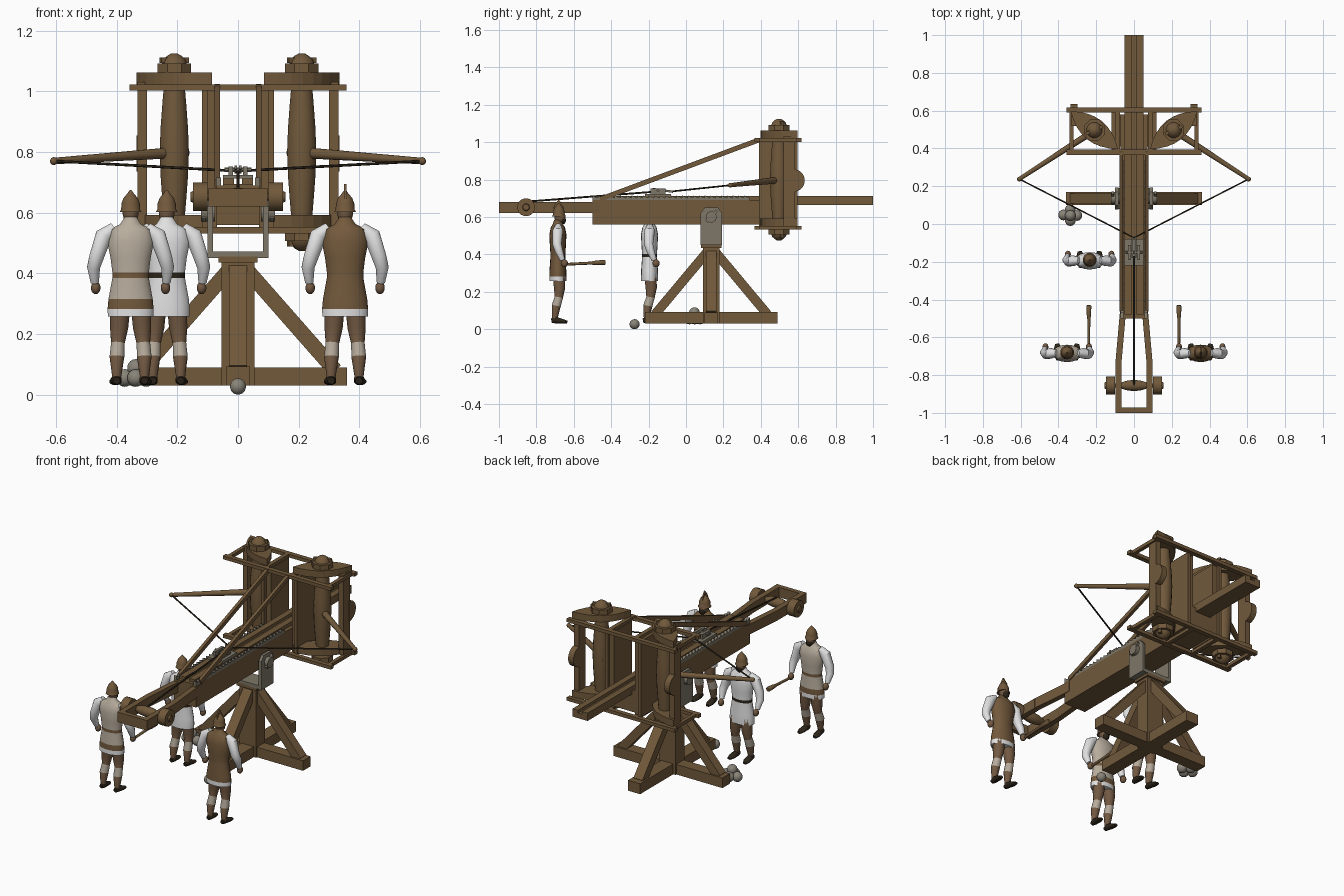
import bpy, bmesh, math
from mathutils import Vector

cube = bpy.data.objects.get("Cube")
if cube:
    bpy.data.objects.remove(cube, do_unlink=True)


def material(name, r, g, b):
    m = bpy.data.materials.new(name)
    m.use_nodes = True
    m.diffuse_color = (r, g, b, 1)
    m.node_tree.nodes["Principled BSDF"].inputs["Base Color"].default_value = (r, g, b, 1)
    return m


WOOD = material("oak wood", .165, .1, .044)
IRON = material("dull iron", .21, .185, .14)
STONE = material("grey stone", .25, .23, .19)
ROPE = material("dark rope", .035, .025, .014)
WHITE = material("white cloth", .75, .75, .75)
LINEN = material("tan linen", .48, .42, .34)
SKIN = material("brown skin", .17, .1, .055)
LEATHER = material("brown leather", .17, .1, .045)
DARK = material("dark leather", .025, .018, .01)


def finish(name, bm, mats, smooth=False):
    bmesh.ops.recalc_face_normals(bm, faces=bm.faces)
    me = bpy.data.meshes.new(name)
    bm.to_mesh(me)
    bm.free()
    for m in mats:
        me.materials.append(m)
    ob = bpy.data.objects.new(name, me)
    bpy.context.collection.objects.link(ob)
    if smooth:
        bpy.ops.object.select_all(action='DESELECT')
        ob.select_set(True)
        bpy.context.view_layer.objects.active = ob
        bpy.ops.object.shade_smooth_by_angle(angle=math.radians(40))
    return ob


def frame_axes(t, vertical):
    ref = Vector((0, 1, 0)) if vertical else Vector((0, 0, 1))
    u = ref.cross(t).normalized()
    return u, t.cross(u)


# tube through points; radii are numbers or (wide, deep); bands give a material per segment
def tube(name, pts, radii, mats, sides=12, bands=None, smooth=True):
    mats = mats if isinstance(mats, list) else [mats]
    pts = [Vector(p) for p in pts]
    span = (pts[-1] - pts[0]).normalized()
    bm = bmesh.new()
    rings = []
    for i, (p, r) in enumerate(zip(pts, radii)):
        t = (pts[min(i + 1, len(pts) - 1)] - pts[max(i - 1, 0)]).normalized()
        u, v = frame_axes(t, abs(span.z) > .7)
        ru, rv = r if isinstance(r, tuple) else (r, r)
        turn = [2 * math.pi * (k + .5) / sides for k in range(sides)]
        rings.append([bm.verts.new(p + u * ru * math.cos(a) + v * rv * math.sin(a)) for a in turn])
    for i, (a, b) in enumerate(zip(rings, rings[1:])):
        for k in range(sides):
            f = bm.faces.new((a[k], a[k - 1], b[k - 1], b[k]))
            f.material_index = bands[i] if bands else 0
    bm.faces.new(rings[0]).material_index = bands[0] if bands else 0
    bm.faces.new(rings[-1]).material_index = bands[-1] if bands else 0
    return finish(name, bm, mats, smooth)


# straight squared timber between two points
def beam(name, p, q, w, h, mat=WOOD):
    r = (w / math.sqrt(2), h / math.sqrt(2))
    return tube(name, [p, q], [r, r], mat, 4, smooth=False)


# flat profile pushed along an axis; place maps (a, b, depth) to a point
def prism(name, profile, lo, hi, place, mat=WOOD):
    bm = bmesh.new()
    a, b = [[bm.verts.new(place(u, v, d)) for u, v in profile] for d in (lo, hi)]
    for k in range(len(a)):
        bm.faces.new((a[k], a[k - 1], b[k - 1], b[k]))
    bm.faces.new(a)
    bm.faces.new(b)
    return finish(name, bm, [mat])


def along_x(u, v, d):
    return (d, u, v)


def along_z(u, v, d):
    return (u, v, d)


def box(name, x0, x1, y0, y1, z0, z1, mat=WOOD):
    return prism(name, [(x0, y0), (x1, y0), (x1, y1), (x0, y1)], z0, z1, along_z, mat)


def ball(name, c, r, mat, scale=(1, 1, 1)):
    bm = bmesh.new()
    bmesh.ops.create_uvsphere(bm, u_segments=14, v_segments=9, radius=r)
    for v in bm.verts:
        v.co = Vector(c) + v.co * Vector(scale)
    return finish(name, bm, [mat], True)


# Stand: crossed feet, column and braces
BY = .135
box("foot_beam_across", -.36, .36, BY - .035, BY + .035, .03, .09)
box("foot_beam_along", -.04, .04, BY - .355, BY + .355, .03, .092)
box("column", -.055, .055, BY - .043, BY + .043, .03, .44)
box("column_cap", -.065, .065, BY - .055, BY + .055, .435, .455)
for s in (-1, 1):
    beam("brace_across", (s * .03, BY, .41), (s * .32, BY, .08), .05, .055)
    beam("brace_along", (0, BY + s * .02, .415), (0, BY + s * .3, .08), .06, .05)

# Iron yoke and pivot
box("yoke_base", -.1, .1, .08, .19, .45, .472, IRON)
yoke = [(.077, .45), (.193, .45), (.193, .62), (.17, .65), (.1, .65), (.077, .62)]
for s in (-1, 1):
    prism("yoke_plate", yoke, s * .083, s * .1, along_x, IRON)
    tube("pivot_nut", [(s * .075, BY, .6), (s * .122, BY, .6)], [.03, .03], IRON)
    beam("pivot_key", (s * .112, BY - .025, .575), (s * .112, BY + .03, .635), .014, .016, IRON)

# Stock and slider with a central groove
box("stock", -.072, .072, -.5, .58, .56, .69)
box("slider_bed", -.05, .05, -.5, 1, .665, .695)
for s in (-1, 1):
    box("slider_rail", s * .014, s * .05, -.48, 1, .69, .712)
    # toothed rack
    rack = [(-.5, .685)]
    for i in range(28):
        y = -.5 + i * .03
        rack += [(y, .715), (y + .028, .702)]
    rack.append((.34, .685))
    prism("ratchet_rack", rack, s * .056, s * .072, along_x, IRON)
    # winch end frame
    beam("winch_side", (s * .082, -1, .65), (s * .082, -.72, .65), .032, .06)
    beam("winch_side_taper", (s * .082, -.73, .65), (s * .058, -.46, .65), .032, .06)
    tube("winch_wheel", [(s * .1, -.855, .652), (s * .148, -.855, .652)], [.048, .048], WOOD, 16)
    tube("winch_hub", [(s * .148, -.855, .652), (s * .156, -.855, .652)], [.02, .016], WOOD)
    beam("long_strut", (s * .068, -.46, .695), (s * .068, .39, 1.012), .018, .026)
box("winch_end_bar", -.097, .097, -1, -.972, .62, .68)
tube("winch_drum", [(x * .1, -.855, .652) for x in (-1, -.7, -.35, 0, .35, .7, 1)],
     [.012, .016, .027, .031, .027, .016, .012], WOOD)
tube("draw_rope", [(0, -.855, .682), (0, -.17, .735)], [.005, .005], ROPE, 6)

# Trigger
box("trigger_plate", -.05, .05, -.22, -.08, .712, .724, IRON)
for s in (-1, 1):
    box("trigger_cheek", s * .016, s * .032, -.19, -.11, .72, .752, IRON)
    beam("trigger_claw", (s * .008, -.18, .75), (s * .008, -.07, .735), .008, .012, IRON)
tube("trigger_pin", [(-.045, -.15, .742), (.045, -.15, .742)], [.008, .008], IRON, 8)

# Spring frame, mirrored left and right
HX, HY = .21, .497
for z in (.532, 1.002):
    for y in (.38, .603):
        box("frame_bar", -.357, .357, y - .014, y + .014, z, z + .02)
    for s in (-1, 1):
        box("frame_end_bar", s * .32, s * .342, .38, .603, z, z + .02)
        box("frame_inner_bar", s * .075, s * .1, .38, .603, z, z + .02)
        # lens shaped hole carrier, lying diagonally between frame corners
        d, n = Vector((.125, .1)), Vector((-.1, .125)).normalized()
        lens = []
        for side in (1, -1):
            for i in range(8):
                t = side * (i / 4 - 1)
                p = d * t + n * side * .062 * (1 - t * t)
                lens.append((s * (HX + p.x), HY + p.y))
        prism("hole_carrier", lens, z + .02, z + .06, along_z)
        # washer, cap and lever
        e, base = (1, z + .06) if z > .8 else (-1, z + .005)
        tube("washer", [(s * HX, HY, base), (s * HX, HY, base + e * .03)], [.06, .06], WOOD, 8, smooth=False)
        tube("washer_cap", [(s * HX, HY, base + e * h) for h in (.03, .042, .055, .063)],
             [.042, .038, .024, .01], WOOD)
        beam("washer_lever", (s * HX - .045, HY - .02, base + e * .04),
             (s * HX + .045, HY + .02, base + e * .04), .018, .018)

for s in (-1, 1):
    box("inner_post", s * .1, s * .118, .39, .595, .55, 1.005)
    box("inner_post_board", s * .07, s * .1, .41, .58, .55, 1.005)
    box("outer_post", s * .3, s * .332, .52, .582, .55, 1.03)
    bulge = [(.575 + .06 * math.cos(a * math.pi / 12), .795 + .06 * math.sin(a * math.pi / 12))
             for a in range(-6, 7)]
    prism("outer_post_bulge", bulge, s * .3, s * .335, along_x)
    tube("spring_bundle", [(s * HX, HY, .56 + h * .08) for h in range(7)],
         [.033, .04, .046, .049, .046, .04, .033], WOOD, 16)
    tip = (s * .607, .238, .77)
    tube("throwing_arm", [(s * .17, .522, .798), (s * .25, .469, .795), tip], [.018, .018, .011], WOOD)
    ball("arm_tip", tip, .013, WOOD)
    tube("bowstring", [tip, (0, -.073, .737)], [.0045, .0045], ROPE, 6)

# Stone shot
for x, y, z in ((-.373, .048, .055), (-.302, .045, .055), (-.337, .018, .055),
                (-.338, .075, .055), (-.337, .045, .088)):
    ball("stone_shot", (x, y, z), .029, STONE)
ball("loose_shot", (0, -.275, .027), .027, STONE)


# Crew member facing +y; band colours run from hem to neck
def crew(x, y, mats, bands, crest, pole_side):
    def at(px, py, pz):
        return (x + px, y + py, pz)

    heights = (.257, .283, .315, .385, .402, .45, .505, .545, .562, .585)
    sizes = ((.076, .046), (.077, .046), (.074, .045), (.061, .04), (.061, .04),
             (.067, .043), (.078, .046), (.07, .038), (.035, .027), (.02, .02))
    tube("tunic", [at(0, -.005, h) for h in heights], sizes, mats, 18, bands)
    for s in (-1, 1):
        tube("leg", [at(s * .034, 0, .29), at(s * .038, .004, .22), at(s * .042, 0, .17),
                     at(s * .045, -.014, .125), at(s * .046, -.022, .05)],
             [.034, .031, .023, .025, .014], [SKIN, LINEN], 12, [0, 0, 1, 0])
        tube("sandal", [at(s * .046, -.04, .046), at(s * .046, -.02, .05), at(s * .05, .02, .043),
                        at(s * .052, .045, .038)],
             [(.012, .012), (.017, .019), (.021, .012), (.012, .007)], DARK)
        tube("sleeve", [at(s * .055, -.003, .553), at(s * .088, -.005, .525), at(s * .112, -.01, .455),
                        at(s * .122, 0, .42), at(s * .118, .02, .37)],
             [.016, .029, .025, .022, .014], WHITE)
        ball("hand", at(s * .115, .03, .352), .019, SKIN, (.85, 1, 1.1))
    ball("head", at(0, .006, .6), .03, SKIN, (.9, 1, 1.25))
    ball("beard", at(0, .022, .583), .02, DARK, (1, .8, 1.1))
    tube("helmet", [at(0, 0, h) for h in (.602, .61, .63, .648, .662, .674)],
         [.037, .032, .031, .024, .012, .003], LEATHER, 14)
    if crest:
        prism("helmet_crest", [(y - .03, .645), (y + .03, .645), (y + .012, .675), (y, .695), (y - .02, .67)],
              x - .004, x + .004, along_x, LEATHER)
    if pole_side:
        px = pole_side * .115
        tube("winch_pole", [at(px, h, .345 + h * .05) for h in (.02, .17, .2, .245, .25)],
             [.007, .008, .012, .014, .01], WOOD, 10)


crew(-.354, -.68, [LINEN, WHITE, LEATHER, DARK], [1, 2, 0, 2, 0, 0, 0, 0, 0], False, 1)
crew(.353, -.68, [LEATHER, WHITE, DARK], [1, 0, 0, 0, 0, 0, 0, 0, 0], True, -1)
crew(-.235, -.19, [WHITE, DARK], [0, 0, 0, 1, 0, 0, 0, 0, 0], False, 0)
